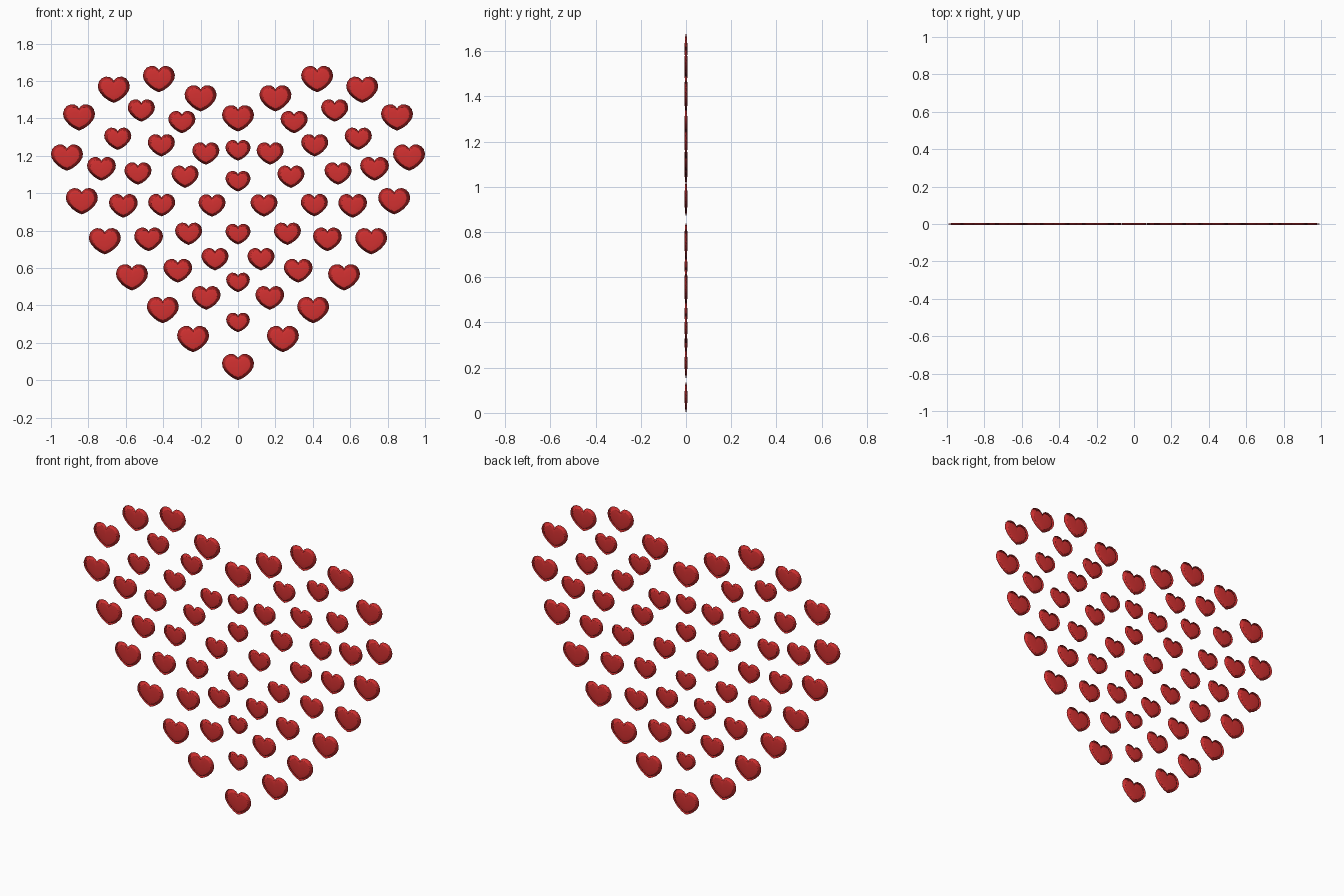
import bpy
import math

if "Cube" in bpy.data.objects:
    bpy.data.objects.remove(bpy.data.objects["Cube"])

# Right half of one heart outline, from notch to tip, in units of its width
HALF = [(0, .285), (.05, .35), (.14, .405), (.26, .41), (.38, .36), (.46, .265),
        (.5, .13), (.48, .0), (.41, -.12), (.29, -.245), (.15, -.345), (0, -.41)]
OUTLINE = HALF + [(-x, z) for x, z in reversed(HALF[1:-1])]
DEPTH = 0.006

red = bpy.data.materials.new("red")
red.diffuse_color = (0.65, 0.03, 0.03, 1)
red.use_nodes = True
red.node_tree.nodes["Principled BSDF"].inputs["Base Color"].default_value = red.diffuse_color


def heart_mesh():
    """Thin pillow-shaped heart: rings from the front centre over the rim to the back."""
    n = len(OUTLINE)
    verts, faces = [], []
    profile = [(.4, -1), (.75, -1), (1, 0), (.75, 1), (.4, 1)]
    for r, side in profile:
        y = side * DEPTH * math.sqrt(max(0, 1 - r * r))
        verts += [(x * r, y, z * r) for x, z in OUTLINE]
    for k in range(len(profile) - 1):
        for i in range(n):
            j = (i + 1) % n
            faces.append((k * n + i, (k + 1) * n + i, (k + 1) * n + j, k * n + j))
    front = len(verts)
    verts += [(0, -DEPTH, 0), (0, DEPTH, 0)]
    last = (len(profile) - 1) * n
    for i in range(n):
        j = (i + 1) % n
        faces.append((front, i, j))
        faces.append((front + 1, last + j, last + i))
    mesh = bpy.data.meshes.new("heart")
    mesh.from_pydata(verts, [], faces)
    mesh.polygons.foreach_set("use_smooth", [True] * len(mesh.polygons))
    mesh.materials.append(red)
    return mesh


MESH = heart_mesh()


def place(name, width, spots):
    """Place hearts at (x, z), mirrored to the left when off-centre."""
    for i, (x, z) in enumerate(spots):
        for s in ((1, -1) if x else (1,)):
            ob = bpy.data.objects.new(f"{name}_{i}_{'right' if s > 0 else 'left'}", MESH)
            ob.location = (s * x, 0, z)
            ob.scale = (width, 1, width)
            bpy.context.collection.objects.link(ob)


# Outer ring
place("outer_heart", .171, [
    (0, .07), (.24, .22), (.402, .375), (.567, .55), (.712, .743), (.835, .957),
    (.9145, 1.19), (.85, 1.405), (.664, 1.553), (.423, 1.61), (.2, 1.507), (0, 1.4)])
# Lower sides of the second ring
place("second_ring_heart", .154, [
    (.17, .44), (.322, .585), (.478, .753), (.613, .932), (.73, 1.13)])
# Upper second ring and inner hearts
place("inner_heart", .145, [
    (.643, 1.291), (.517, 1.442), (.3, 1.38), (.172, 1.212), (.41, 1.256), (.535, 1.105),
    (.408, .936), (.283, 1.088), (.139, .934), (.264, .783), (.123, .647)])
# Centre column
place("centre_heart", .134, [(0, 1.229), (0, 1.064), (0, .781)])
place("lower_centre_heart", .127, [(0, .523), (0, .309)])
